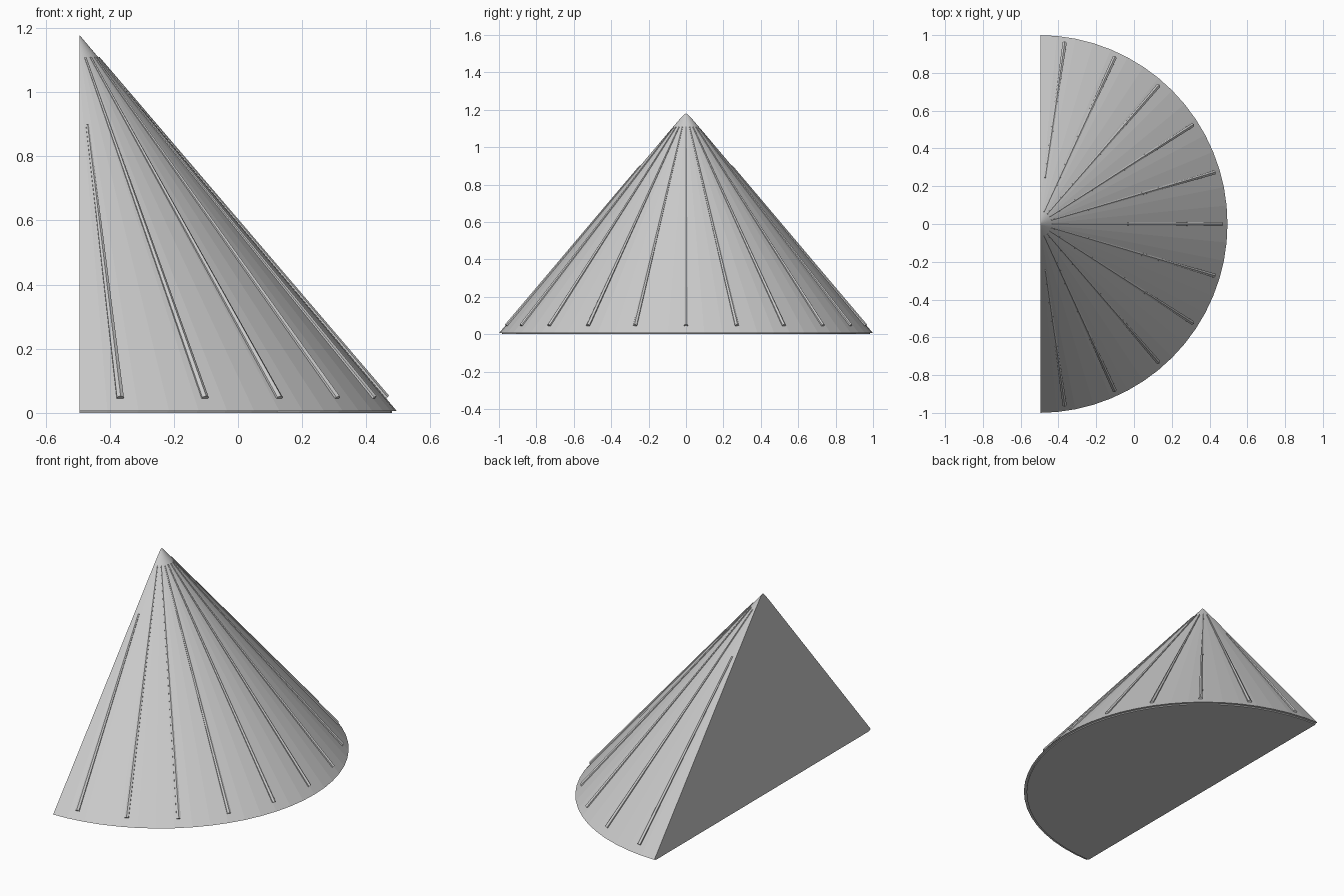
import bpy, bmesh
from math import cos, sin, pi
from mathutils import Vector

cube = bpy.data.objects.get("Cube")
if cube:
    bpy.data.objects.remove(cube)

RADIUS, HEIGHT, LIP = 1.0, 1.185, 0.006
AXIS, CUT = -0.505, -0.495        # cone axis and flat back plane
RIBS = 11

grey = bpy.data.materials.new("light_grey")
grey.use_nodes = True
grey.diffuse_color = (0.6, 0.6, 0.6, 1)
grey.node_tree.nodes["Principled BSDF"].inputs["Base Color"].default_value = grey.diffuse_color


def make_object(name, bm):
    bmesh.ops.recalc_face_normals(bm, faces=bm.faces)
    mesh = bpy.data.meshes.new(name)
    bm.to_mesh(mesh)
    bm.free()
    mesh.materials.append(grey)
    obj = bpy.data.objects.new(name, mesh)
    bpy.context.collection.objects.link(obj)
    return obj


def half_round(name, r_low, r_high, z_low, z_high):
    """Cone or disc sliced by the flat back plane."""
    bm = bmesh.new()
    bmesh.ops.create_cone(bm, cap_ends=True, segments=64, radius1=r_low,
                          radius2=r_high, depth=z_high - z_low)
    bmesh.ops.translate(bm, verts=bm.verts, vec=(AXIS, 0, (z_low + z_high) / 2))
    cut = bmesh.ops.bisect_plane(bm, geom=bm.verts[:] + bm.edges[:] + bm.faces[:],
                                 plane_co=(CUT, 0, 0), plane_no=(-1, 0, 0), clear_outer=True)
    edges = [e for e in cut["geom_cut"] if isinstance(e, bmesh.types.BMEdge)]
    bmesh.ops.contextual_create(bm, geom=edges)
    return make_object(name, bm)


def rib(name, angle, r_top):
    """Tapered rod lying on the cone surface."""
    def on_cone(r):
        return Vector((AXIS + r * cos(angle), r * sin(angle), LIP + HEIGHT * (1 - r / RADIUS)))
    low, high = on_cone(0.967), on_cone(r_top)
    axis = high - low
    bm = bmesh.new()
    bmesh.ops.create_cone(bm, cap_ends=True, segments=6, radius1=0.0125,
                          radius2=0.003 + 0.01 * r_top, depth=axis.length)
    obj = make_object(name, bm)
    obj.location = (low + high) / 2
    obj.rotation_mode = "QUATERNION"
    obj.rotation_quaternion = axis.to_track_quat("Z", "Y")


# Half cone body on a thin, slightly smaller base
half_round("cone_body", RADIUS, 0, LIP, LIP + HEIGHT)
half_round("base_plate", 0.985, 0.985, 0, LIP)

# Ribs fanned around the curved side, the outer two shorter
for i in range(RIBS):
    outer = i in (0, RIBS - 1)
    rib(f"rib_{i + 1}", (i - RIBS // 2) * pi / RIBS, 0.247 if outer else 0.07)
